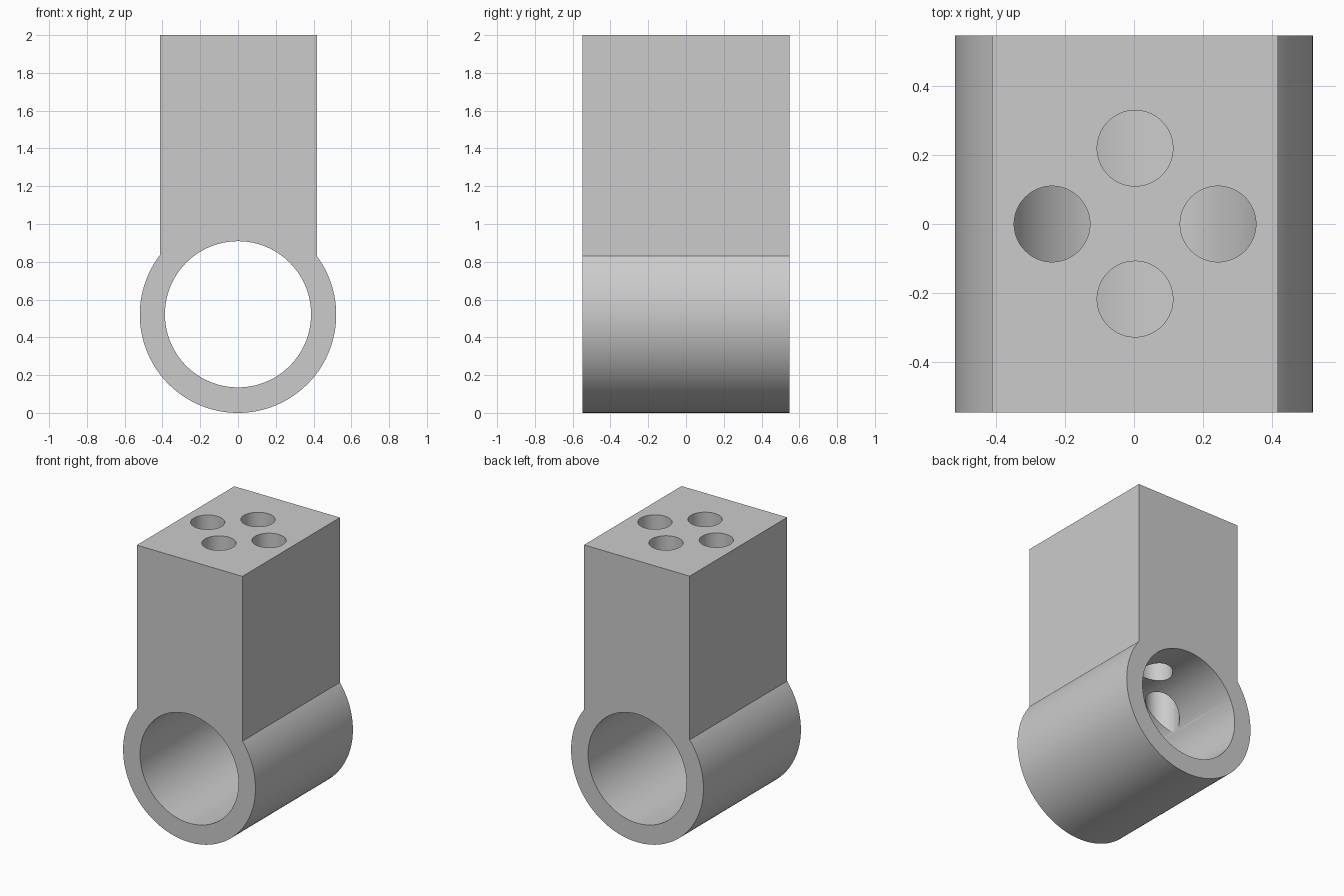
import bpy, bmesh, math
from mathutils import Matrix

if "Cube" in bpy.data.objects:
    bpy.data.objects.remove(bpy.data.objects["Cube"], do_unlink=True)

HALF_DEPTH = 0.547
OUTER, BORE, AXIS_Z = 0.52, 0.387, 0.522
LEFT, RIGHT, TOP = 0.418, -0.412, 2.0

grey = bpy.data.materials.new("plain grey")
grey.use_nodes = True
colour = (0.6, 0.6, 0.6, 1)
grey.diffuse_color = colour
grey.node_tree.nodes["Principled BSDF"].inputs["Base Color"].default_value = colour


def make_object(name, bm):
    bmesh.ops.recalc_face_normals(bm, faces=bm.faces)
    mesh = bpy.data.meshes.new(name)
    bm.to_mesh(mesh)
    bm.free()
    mesh.materials.append(grey)
    obj = bpy.data.objects.new(name, mesh)
    bpy.context.collection.objects.link(obj)
    return obj


def cylinder_cutter(name, radius, length, matrix):
    bm = bmesh.new()
    bmesh.ops.create_cone(bm, cap_ends=True, segments=96, radius1=radius,
                          radius2=radius, depth=length, matrix=matrix)
    obj = make_object(name, bm)
    obj.hide_render = True
    return obj


# Body: keyhole profile (round sleeve with a square post), extruded front to back
start = math.acos(LEFT / OUTER)
end = math.acos(RIGHT / OUTER) - 2 * math.pi
steps = 120
profile = [(RIGHT, TOP), (LEFT, TOP)]
for i in range(steps + 1):
    a = start + (end - start) * i / steps
    profile.append((OUTER * math.cos(a), AXIS_Z - 0.002 + OUTER * math.sin(a)))

bm = bmesh.new()
face = bm.faces.new([bm.verts.new((x, -HALF_DEPTH, z)) for x, z in profile])
extruded = bmesh.ops.extrude_face_region(bm, geom=[face])["geom"]
bmesh.ops.translate(bm, vec=(0, 2 * HALF_DEPTH, 0),
                    verts=[v for v in extruded if isinstance(v, bmesh.types.BMVert)])
body = make_object("sleeve_bracket", bm)

# Cutters: the large bore and four holes running down from the top into it
cutters = [cylinder_cutter("bore_cutter", BORE, 3,
                           Matrix.Translation((0, 0, AXIS_Z)) @ Matrix.Rotation(math.pi / 2, 4, "X"))]
for x, y in [(-0.238, 0), (0.244, 0), (0.003, 0.22), (0.003, -0.218)]:
    cutters.append(cylinder_cutter("hole_cutter", 0.11, 1.6,
                                   Matrix.Translation((x, y, AXIS_Z + 0.8))))

bpy.ops.object.select_all(action="DESELECT")
bpy.context.view_layer.objects.active = body
body.select_set(True)
for cutter in cutters:
    mod = body.modifiers.new("cut", "BOOLEAN")
    mod.operation = "DIFFERENCE"
    mod.solver = "EXACT"
    mod.object = cutter
    bpy.ops.object.modifier_apply(modifier=mod.name)
    bpy.data.objects.remove(cutter, do_unlink=True)

bpy.ops.object.shade_smooth_by_angle(angle=math.radians(25))
